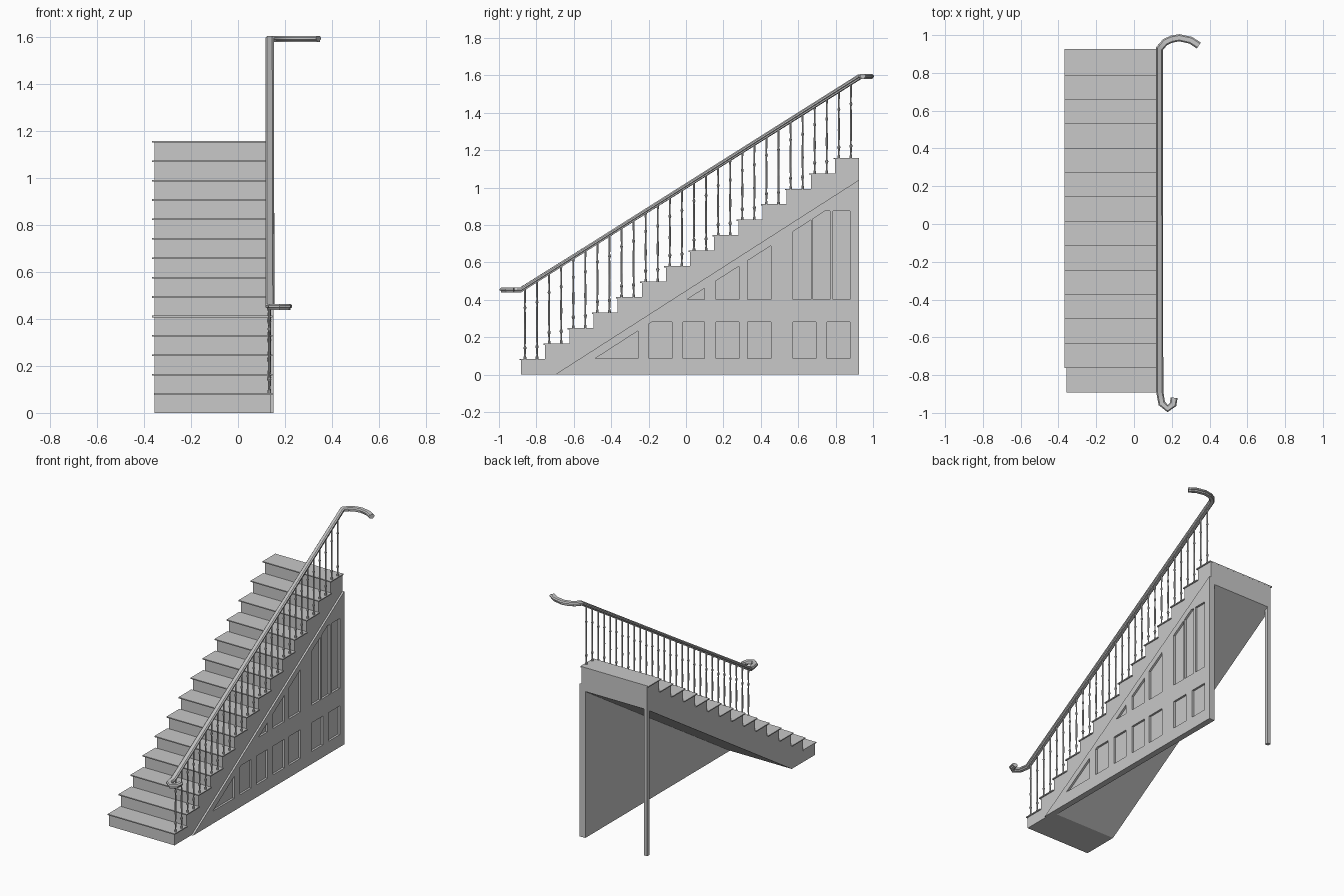
import bpy, bmesh
from math import cos, sin, pi
from mathutils import Vector

if "Cube" in bpy.data.objects:
    bpy.data.objects.remove(bpy.data.objects["Cube"], do_unlink=True)

grey = bpy.data.materials.new("plain_grey")
grey.use_nodes = True
grey.diffuse_color = (0.58, 0.58, 0.58, 1)
grey.node_tree.nodes["Principled BSDF"].inputs["Base Color"].default_value = (0.58, 0.58, 0.58, 1)

STEPS, RISE, GOING, FRONT, BACK = 14, 0.0827, 0.1291, -0.882, 0.925
SLOPE = RISE / GOING
LEFT, RIGHT, WALL_OUT = -0.355, 0.14, 0.152


def finish(name, bm, smooth=False):
    bmesh.ops.recalc_face_normals(bm, faces=bm.faces)
    mesh = bpy.data.meshes.new(name)
    bm.to_mesh(mesh)
    bm.free()
    mesh.materials.append(grey)
    obj = bpy.data.objects.new(name, mesh)
    bpy.context.collection.objects.link(obj)
    bpy.ops.object.select_all(action="DESELECT")
    obj.select_set(True)
    bpy.context.view_layer.objects.active = obj
    if smooth:
        bpy.ops.object.shade_smooth_by_angle(angle=0.7)
    return obj


def bridge(bm, rings, caps=True):
    """Skin a list of vertex rings, closing both ends."""
    n = len(rings[0])
    for a, b in zip(rings, rings[1:]):
        for i in range(n):
            j = (i + 1) % n
            bm.faces.new((a[i], a[j], b[j], b[i]))
    if caps:
        bm.faces.new(rings[0])
        bm.faces.new(rings[-1])


def prism(bm, outline, x0, x1):
    """Extrude a side outline of (y, z) points across x."""
    bridge(bm, [[bm.verts.new((x, y, z)) for y, z in outline] for x in (x0, x1)])


def box(bm, x0, x1, y0, y1, z0, z1):
    prism(bm, [(y0, z0), (y1, z0), (y1, z1), (y0, z1)], x0, x1)


# Saw-tooth stair body with sloping underside
outline = []
for i in range(STEPS):
    y = FRONT + i * GOING
    outline += [(y, i * RISE), (y, (i + 1) * RISE)]
soffit_start = -0.63
outline += [(BACK, STEPS * RISE), (BACK, SLOPE * (BACK - soffit_start)), (soffit_start, 0)]
bm = bmesh.new()
prism(bm, outline, LEFT, RIGHT)
finish("stair_body", bm)

# Thin treads with a small nosing
bm = bmesh.new()
for i in range(STEPS):
    y, z = FRONT + i * GOING, (i + 1) * RISE
    left = LEFT - (0.002 if i == 0 else 0.012)
    box(bm, left, RIGHT + 0.007, y - 0.009, y + GOING, z - 0.006, z + 0.001)
finish("treads", bm)

# Side wall under the flight, with sunk panels
wall_start = -0.70
bm = bmesh.new()
prism(bm, [(wall_start, 0), (BACK, 0), (BACK, SLOPE * (BACK - wall_start))], 0.11, WALL_OUT)
wall = finish("side_wall", bm)


def panel(bm, y0, y1, bottom, limit):
    """Sunk panel whose top follows the flight until it meets the limit."""
    def slant(y):
        return 0.398 + SLOPE * y
    meet = (limit - 0.398) / SLOPE
    points = [(y0, bottom), (y1, bottom), (y1, min(limit, slant(y1)))]
    if y0 < meet < y1:
        points.append((meet, limit))
    top = min(limit, slant(y0))
    if top > bottom + 0.005:
        points.append((y0, top))
    prism(bm, points, WALL_OUT - 0.014, WALL_OUT + 0.05)


bm = bmesh.new()
for y0, y1 in [(-0.487, -0.257), (-0.198, -0.075), (-0.016, 0.10), (0.16, 0.283),
               (0.33, 0.455), (0.572, 0.695), (0.754, 0.877)]:
    panel(bm, y0, y1, 0.085, 0.28)
for y0, y1 in [(0.003, 0.10), (0.16, 0.283), (0.33, 0.455), (0.572, 0.668),
               (0.68, 0.77), (0.786, 0.877)]:
    panel(bm, y0, y1, 0.40, 0.875)
cutter = finish("panel_cutter", bm)
cutter.hide_render = True
cut = wall.modifiers.new("panels", "BOOLEAN")
cut.operation, cut.solver, cut.object = "DIFFERENCE", "EXACT", cutter
bpy.context.view_layer.objects.active = wall
bpy.ops.object.modifier_apply(modifier=cut.name)
bpy.data.objects.remove(cutter, do_unlink=True)

# Post holding the free back corner
bm = bmesh.new()
box(bm, LEFT, LEFT + 0.025, BACK - 0.025, BACK, 0, 1.0)
finish("support_post", bm)

# Handrail: a moulded section swept along a path with a scroll at each end
RAIL_X = 0.136
low, high = Vector((RAIL_X, -0.885, 0.452)), Vector((RAIL_X, 0.93, 1.593))
path = [Vector((x, y, low.z)) for x, y in
        [(0.212, -0.92), (0.207, -0.955), (0.178, -0.977), (0.147, -0.95)]]
path += [low, high]
path += [Vector((x, y, high.z)) for x, y in
         [(0.165, 0.963), (0.20, 0.979), (0.24, 0.986), (0.30, 0.973), (0.343, 0.945)]]
half = [(0.011, -0.013), (0.013, -0.005), (0.019, -0.002), (0.019, 0.006), (0.012, 0.013)]
section = half + [(-s, u) for s, u in reversed(half)]
bm = bmesh.new()
rings = []
for i, p in enumerate(path):
    ahead = (path[min(i + 1, len(path) - 1)] - path[max(i, 1) - (0 if i < len(path) - 1 and i else 1)]) \
        if i in (0, len(path) - 1) else (path[i + 1] - p).normalized() + (p - path[i - 1]).normalized()
    if i == 0:
        ahead = path[1] - p
    if i == len(path) - 1:
        ahead = p - path[i - 1]
    ahead.normalize()
    side = Vector((ahead.y, -ahead.x, 0)).normalized()
    up = side.cross(ahead)
    rings.append([bm.verts.new(p + side * s + up * u) for s, u in section])
bridge(bm, rings)
finish("handrail", bm, True)

# Turned balusters, two on every tread
turning = [(0.007, 0), (0.007, 0.03), (0.004, 0.05), (0.005, 0.13), (0.009, 0.16),
           (0.004, 0.19), (0.006, 0.42), (0.004, 0.70), (0.008, 0.73), (0.004, 0.76),
           (0.005, 0.93), (0.006, 1)]
SIDES = 8
bm = bmesh.new()
for i in range(STEPS * 2):
    y = -0.861 + i * GOING / 2
    foot = (i // 2 + 1) * RISE
    head = low.z + (high.z - low.z) * (y - low.y) / (high.y - low.y) - 0.008
    rings = []
    for r, t in turning:
        z = foot + t * (head - foot)
        rings.append([bm.verts.new((RAIL_X - 0.003 + r * cos(2 * pi * k / SIDES),
                                    y + r * sin(2 * pi * k / SIDES), z)) for k in range(SIDES)])
    bridge(bm, rings)
finish("balusters", bm, True)
